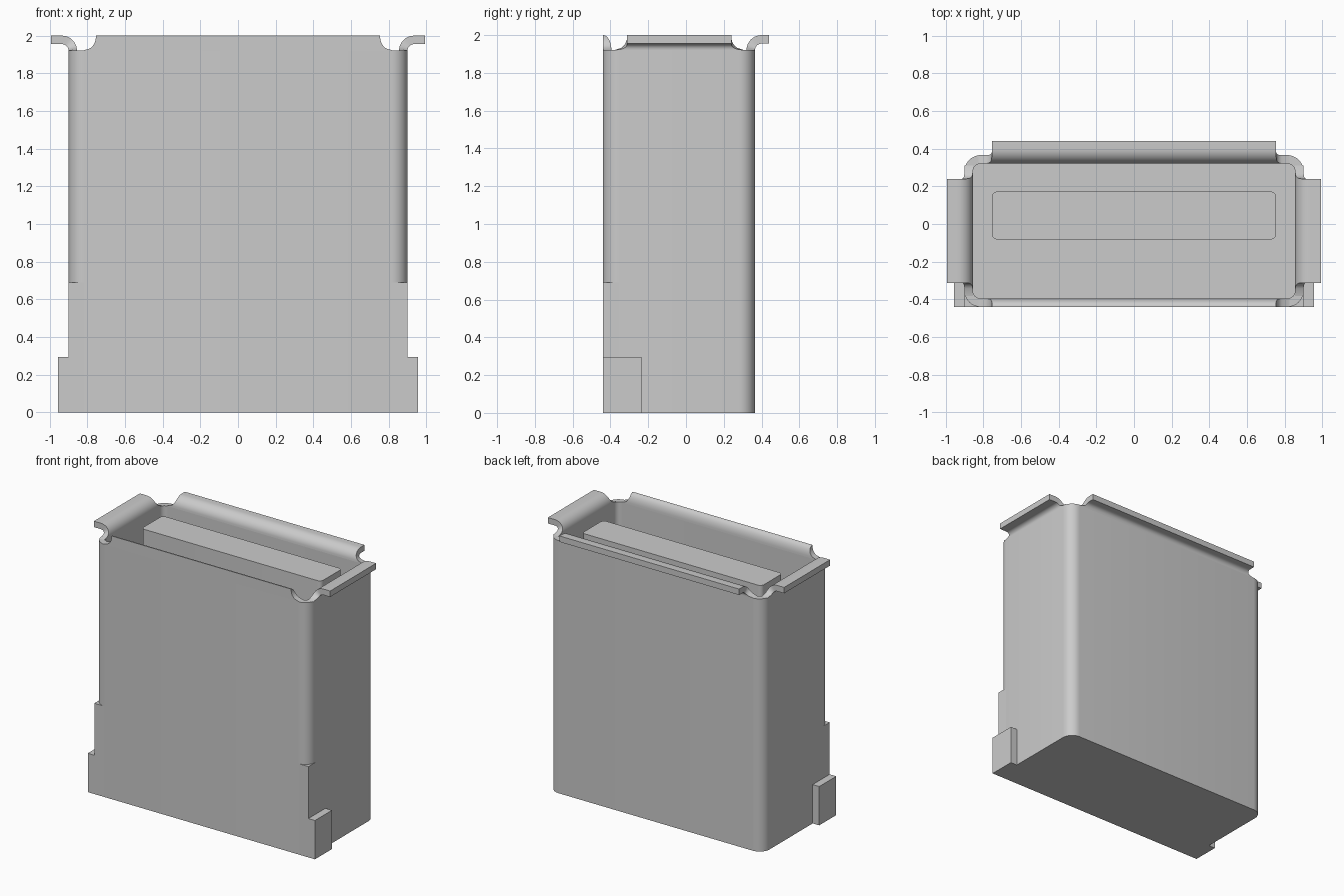
import bpy, bmesh
from math import sin, cos, pi, sqrt

cube = bpy.data.objects.get("Cube")
if cube:
    bpy.data.objects.remove(cube, do_unlink=True)

grey = bpy.data.materials.new("plain grey")
grey.use_nodes = True
colour = (0.6, 0.6, 0.6, 1)
grey.diffuse_color = colour
grey.node_tree.nodes["Principled BSDF"].inputs["Base Color"].default_value = colour

# Main dimensions
X, FRONT, BACK, WALL = 0.9, -0.44, 0.365, 0.045
RIM, TOP, FLOOR = 1.92, 2.0, 0.045
CORNER = 0.085


def finish(name, bm, smooth=True):
    bmesh.ops.recalc_face_normals(bm, faces=bm.faces)
    mesh = bpy.data.meshes.new(name)
    bm.to_mesh(mesh)
    bm.free()
    mesh.materials.append(grey)
    obj = bpy.data.objects.new(name, mesh)
    bpy.context.collection.objects.link(obj)
    if smooth:
        bpy.ops.object.select_all(action='DESELECT')
        obj.select_set(True)
        bpy.context.view_layer.objects.active = obj
        bpy.ops.object.shade_smooth_by_angle()
    return obj


def rounded_rect(x0, x1, y0, y1, r, steps=8):
    corners = [(x1 - r, y1 - r), (x0 + r, y1 - r), (x0 + r, y0 + r), (x1 - r, y0 + r)]
    return [(cx + r * cos((q + i / steps) * pi / 2), cy + r * sin((q + i / steps) * pi / 2))
            for q, (cx, cy) in enumerate(corners) for i in range(steps + 1)]


def loft(name, rings):
    """Skin a stack of (outline, height) rings and cap both ends."""
    bm = bmesh.new()
    loops = [[bm.verts.new((x, y, z)) for x, y in pts] for pts, z in rings]
    for a, b in zip(loops, loops[1:]):
        n = len(a)
        for i in range(n):
            j = (i + 1) % n
            bm.faces.new((a[i], a[j], b[j], b[i]))
    bm.faces.new(loops[0])
    bm.faces.new(loops[-1])
    return finish(name, bm)


def rim_tab(name, origin, along, out, half, reach):
    """Bent tab above the rim; a reach no wider than the wall gives an upright tab."""
    pairs = []
    bend = TOP - RIM
    small = bend - WALL
    steps = 10
    upright = reach <= WALL
    for i in range(steps + 1):
        a = i / steps * pi / 2
        z = RIM + bend * sin(a)
        if upright:
            pairs.append(((WALL * 0.96 * (1 - cos(a)), z), (WALL, z)))
        else:
            pairs.append(((bend * (1 - cos(a)), z),
                          (WALL + small * (1 - cos(a)), RIM + small * sin(a))))
    if not upright:
        pairs.append(((reach, TOP), (reach, TOP - WALL)))

    bm = bmesh.new()
    sections = []
    fillet = 0.07
    for inner, outer in pairs:
        # Ends flare out in a round fillet where the tab meets the rim
        drop = max(0, fillet - (inner[1] - RIM))
        w = half + fillet - sqrt(max(0, fillet ** 2 - drop ** 2))
        sections.append([bm.verts.new((origin[0] + along[0] * u + out[0] * d,
                                       origin[1] + along[1] * u + out[1] * d, z))
                         for u, (d, z) in ((-w, inner), (w, inner), (w, outer), (-w, outer))])
    for a, b in zip(sections, sections[1:]):
        for i in range(4):
            j = (i + 1) % 4
            bm.faces.new((a[i], a[j], b[j], b[i]))
    bm.faces.new(sections[0])
    bm.faces.new(sections[-1])
    return finish(name, bm)


def box(name, x0, x1, y0, y1, z0, z1):
    bm = bmesh.new()
    bmesh.ops.create_cube(bm, size=1)
    for v in bm.verts:
        v.co = (x1 if v.co.x > 0 else x0, y1 if v.co.y > 0 else y0, z1 if v.co.z > 0 else z0)
    return finish(name, bm, smooth=False)


# Open container with rounded upright corners
outer = rounded_rect(-X, X, FRONT, BACK, CORNER)
inner = rounded_rect(-X + WALL, X - WALL, FRONT + WALL, BACK - WALL, CORNER - WALL)
loft("container_shell", [(outer, 0), (outer, RIM), (inner, RIM), (inner, FLOOR)])

# Long block standing inside
block = rounded_rect(-0.755, 0.755, -0.082, 0.172, 0.03)
loft("inner_block", [(block, FLOOR), (block, RIM)])

# Tabs around the rim
rim_tab("back_flange", (0, BACK - WALL), (1, 0), (0, 1), 0.755, 0.12)
rim_tab("front_tab", (0, FRONT + WALL), (1, 0), (0, -1), 0.755, WALL)

for side, s in (("left", 1), ("right", -1)):
    rim_tab(side + "_flange", (s * (X - WALL), -0.036), (0, 1), (s, 0), 0.276, 0.138)

    # Square filler outside the rounded lower front corner
    cx, cy = X - CORNER, FRONT + CORNER
    arc = [(s * (cx + CORNER * cos(i / 8 * pi / 2)), cy - CORNER * sin(i / 8 * pi / 2))
           for i in range(9)]
    filler = arc + [(s * X, FRONT)]
    loft(side + "_corner_filler", [(filler, 0), (filler, 0.69)])

    # Foot block beside the lower front corner
    x0, x1 = sorted((s * X, s * 0.955))
    box(side + "_foot", x0, x1, FRONT, -0.236, 0, 0.295)
